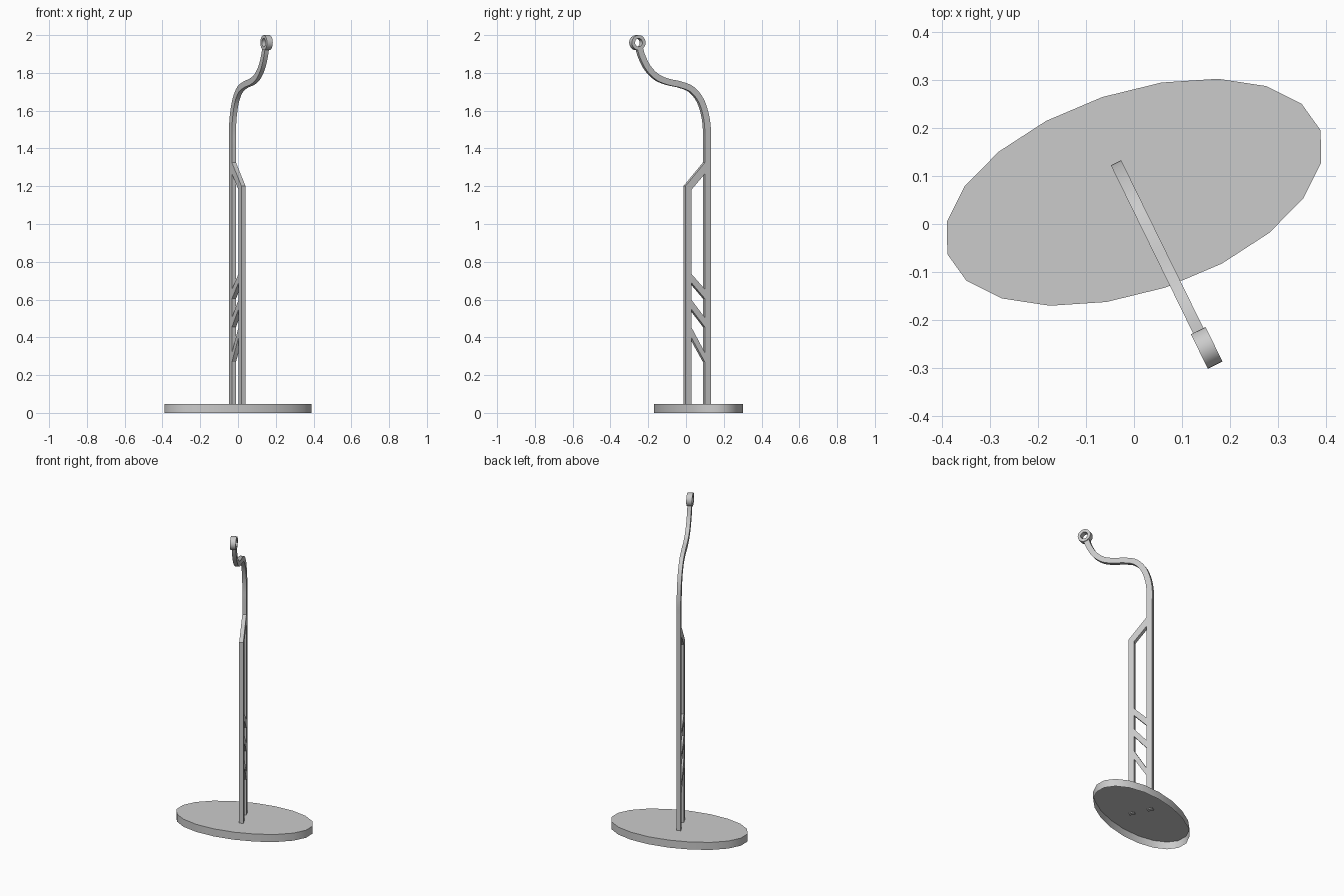
import bpy, bmesh, math
from mathutils import Vector

if "Cube" in bpy.data.objects:
    bpy.data.objects.remove(bpy.data.objects["Cube"])

# The flat frame stands in one vertical plane: s runs along it, z is up
ORIGIN = Vector((-0.038, 0.1285, 0))
ALONG = Vector((0.44, -0.898, 0)).normalized()
SIDE = Vector((0, 0, 1)).cross(ALONG)
UP = Vector((0, 0, 1))
FOOT = 0.043  # posts end just under the base top


def prism(name, bottom, offset, open_bottom=False):
    """Extrude a polygon of 3D points by an offset vector."""
    bm = bmesh.new()
    face = bm.faces.new([bm.verts.new(p) for p in bottom])
    ext = bmesh.ops.extrude_face_region(bm, geom=[face], use_keep_orig=True)
    bmesh.ops.translate(bm, vec=offset,
                        verts=[g for g in ext["geom"] if isinstance(g, bmesh.types.BMVert)])
    bmesh.ops.recalc_face_normals(bm, faces=bm.faces)
    if open_bottom:
        bm.faces.ensure_lookup_table()
        low = [f for f in bm.faces if f.normal.z < -0.9]
        bmesh.ops.delete(bm, geom=low, context='FACES_ONLY')
    return finish(name, bm)


def finish(name, bm, angle=40):
    mesh = bpy.data.meshes.new(name)
    bm.to_mesh(mesh)
    bm.free()
    ob = bpy.data.objects.new(name, mesh)
    bpy.context.collection.objects.link(ob)
    bpy.ops.object.select_all(action='DESELECT')
    ob.select_set(True)
    bpy.context.view_layer.objects.active = ob
    bpy.ops.object.shade_smooth_by_angle(angle=math.radians(angle))
    return ob


def place(s, z, t=0):
    return ORIGIN + ALONG * s + UP * z + SIDE * t


def slab(name, outline, thick=0.024):
    return prism(name, [place(s, z, -thick / 2) for s, z in outline], SIDE * thick)


def spline(pts, steps=5):
    """Smooth path through 2D points."""
    v = [Vector(p) for p in pts]
    v = [2 * v[0] - v[1]] + v + [2 * v[-1] - v[-2]]
    out = []
    for a, b, c, d in zip(v, v[1:], v[2:], v[3:]):
        for i in range(steps):
            t = i / steps
            out.append(0.5 * (2 * b + (c - a) * t + (2 * a - 5 * b + 4 * c - d) * t**2
                              + (3 * b - a - 3 * c + d) * t**3))
    return out + [v[-2]]


# Skewed oval base: a 20-sided cap, hollow underneath
A, B = Vector((0.388, 0.129, 0)), Vector((0.066, -0.198, 0))
prism("base", [Vector((0, 0.066, 0)) + A * math.cos(k * math.pi / 10)
               + B * math.sin(k * math.pi / 10) for k in range(20)], UP * 0.048, True)

# Back post flowing into the S-shaped arm
path = [Vector((0.020, FOOT))] + spline([
    (0.020, 1.42), (0.020, 1.50), (0.031, 1.577), (0.060, 1.655), (0.111, 1.712),
    (0.179, 1.738), (0.253, 1.753), (0.317, 1.778), (0.369, 1.825), (0.403, 1.884),
    (0.420, 1.932)])
left, right = [], []
for i, p in enumerate(path):
    d = (path[min(i + 1, len(path) - 1)] - path[max(i - 1, 0)]).normalized()
    n = Vector((-d.y, d.x)) * (0.018 - 0.0015 * min(1, max(0, (p.y - 1.5) / 0.2)))
    left.append(p + n)
    right.append(p - n)
slab("back_post_and_arm", left + right[::-1])

# Front post with the slanted piece joining the back post
slab("front_post", [(0.118, FOOT), (0.153, FOOT), (0.153, 1.20), (0.038, 1.325),
                    (0.038, 1.265), (0.118, 1.18)])

# Three slanted rungs: upper and lower heights at back, then at front
for i, (bu, bl, fu, fl) in enumerate([(0.32, 0.27, 0.455, 0.40),
                                      (0.505, 0.455, 0.60, 0.55),
                                      (0.655, 0.605, 0.737, 0.69)]):
    slab(f"rung_{i + 1}", [(0.038, bl), (0.118, fl), (0.118, fu), (0.038, bu)])

# Ring at the tip
bm = bmesh.new()
N, T = 24, 0.017
loops = [[bm.verts.new(place(0.43 + r * math.cos(2 * math.pi * k / N),
                             1.96 + r * math.sin(2 * math.pi * k / N), t)) for k in range(N)]
         for r, t in ((0.04, -T), (0.04, T), (0.022, T), (0.022, -T))]
for j in range(4):
    a, b = loops[j], loops[(j + 1) % 4]
    for k in range(N):
        bm.faces.new((a[k], a[(k + 1) % N], b[(k + 1) % N], b[k]))
bmesh.ops.recalc_face_normals(bm, faces=bm.faces)
finish("tip_ring", bm)
